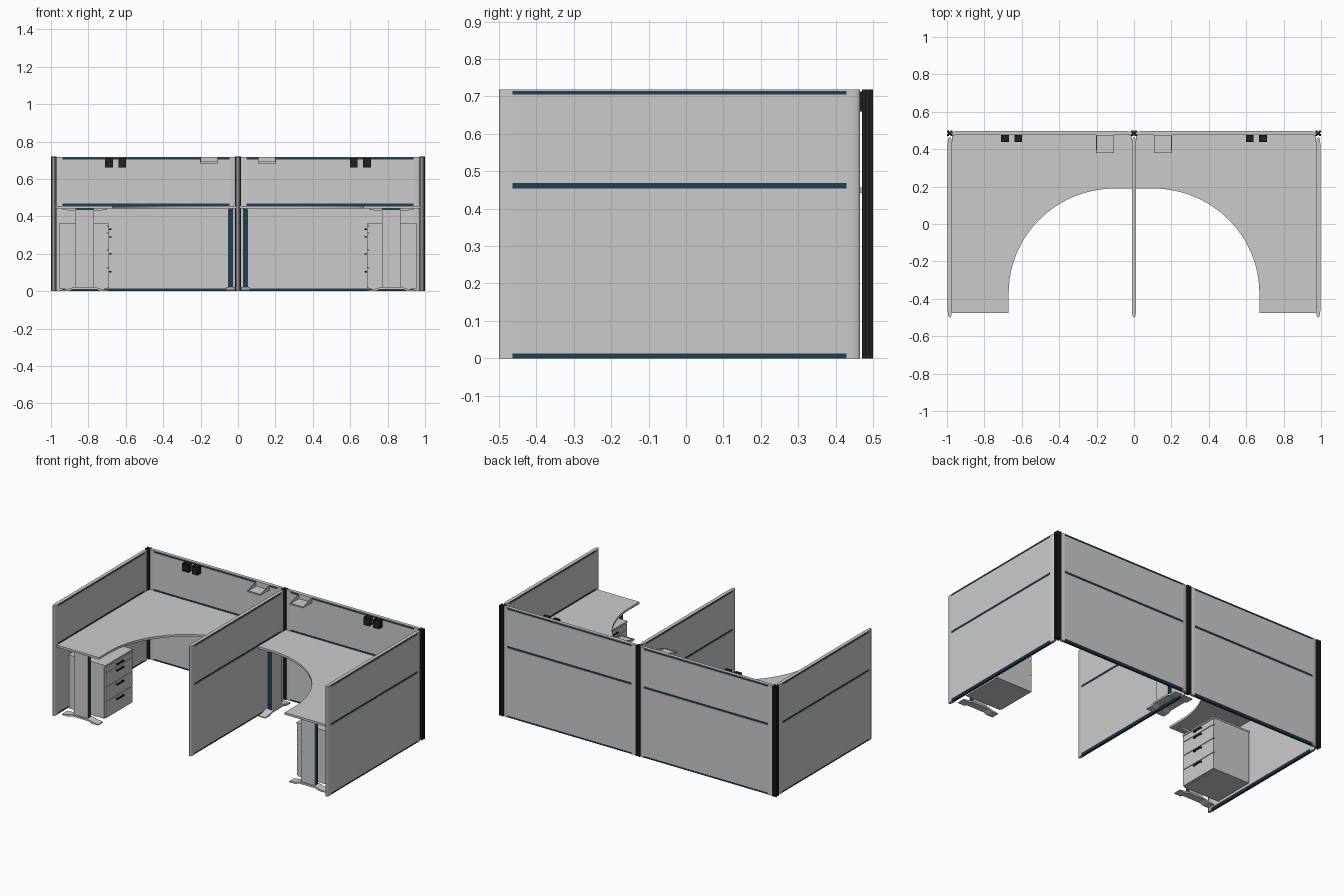
import bpy, bmesh, math
from mathutils import Vector

if "Cube" in bpy.data.objects:
    bpy.data.objects.remove(bpy.data.objects["Cube"])


def material(name, rgb):
    m = bpy.data.materials.new(name)
    m.diffuse_color = (*rgb, 1)
    m.use_nodes = True
    m.node_tree.nodes["Principled BSDF"].inputs["Base Color"].default_value = m.diffuse_color
    return m


BLUE = material("dark_blue", (0.012, 0.05, 0.09))
BLACK = material("black", (0.015, 0.015, 0.015))


def prism(name, pts, a, b, place, mat=None, mirror=True, smooth=False):
    """Extrude a 2D outline from a to b; place(u, v, w) gives the world point."""
    bm = bmesh.new()
    low = [bm.verts.new(place(u, v, a)) for u, v in pts]
    high = [bm.verts.new(place(u, v, b)) for u, v in pts]
    n = len(pts)
    bm.faces.new(low)
    bm.faces.new(high)
    for i in range(n):
        j = (i + 1) % n
        bm.faces.new((low[i], low[j], high[j], high[i]))
    bmesh.ops.recalc_face_normals(bm, faces=bm.faces)
    me = bpy.data.meshes.new(name)
    bm.to_mesh(me)
    bm.free()
    ob = bpy.data.objects.new(name, me)
    bpy.context.collection.objects.link(ob)
    if mat:
        me.materials.append(mat)
    if mirror:
        ob.modifiers.new("mirror", 'MIRROR').use_mirror_merge = False
    if smooth:
        bpy.ops.object.select_all(action='DESELECT')
        ob.select_set(True)
        bpy.context.view_layer.objects.active = ob
        bpy.ops.object.shade_smooth_by_angle(angle=math.radians(35))
    return ob


def up(u, v, w): return Vector((u, v, w))
def along_x(u, v, w): return Vector((w, u, v))
def along_y(u, v, w): return Vector((u, w, v))


def rect(u0, u1, v0, v1):
    return [(u0, v0), (u1, v0), (u1, v1), (u0, v1)]


def box(name, x0, x1, y0, y1, z0, z1, mat=None, mirror=True):
    return prism(name, rect(x0, x1, y0, y1), z0, z1, up, mat, mirror)


H = 0.718      # panel height
T = 0.011      # half panel thickness
L = 0.965      # panel length


def panel(name, place, mirror):
    """Partition screen: u runs along its length, v through its thickness."""
    e = 0.036
    nose = [(e - e * math.sin(t), T * math.cos(t)) for t in
            [math.pi * i / 10 for i in range(11)]]
    tail = [(L - u, v) for u, v in nose]
    prism(name + "_end_trim", nose, 0, H, place, None, mirror, True)
    prism(name + "_inner_trim", tail, 0, H, place, None, mirror, True)
    prism(name + "_frame", rect(e, L - e, -T + .003, T - .003), 0, H - .003, place, BLUE, mirror)
    for part, z0, z1 in (("lower_tile", .013, .454), ("upper_tile", .468, .705)):
        prism(f"{name}_{part}", rect(e, L - e, -T, T), z0, z1, place, None, mirror)
    prism(name + "_cap", rect(e, L - e, -T, T), H - .003, H, place, None, mirror)


# partition screens
panel("side_screen", lambda u, v, w: Vector((.985 + v, -.5 + u, w)), True)
panel("centre_screen", lambda u, v, w: Vector((v, -.5 + u, w)), False)
panel("back_screen", lambda u, v, w: Vector((.01 + u, .486 + v, w)), True)


# black corner posts with grooved faces
def post(name, cx, mirror):
    r, g, d = .015, .004, .005
    quarter = [(r, -r), (r, -g), (r - d, -g), (r - d, g), (r, g)]
    pts = []
    for k in range(4):
        for x, y in quarter:
            for _ in range(k):
                x, y = -y, x
            pts.append((cx + x, .485 + y))
    prism(name, pts, 0, H + .001, up, BLACK, mirror)


post("corner_post", .985, True)
post("centre_post", 0, False)

# worktop with curved knee cut-out
curve = [(.10 + .57 * math.cos(t), -.37 + .56 * math.sin(t)) for t in
         [math.pi / 2 * i / 32 for i in range(33)]]
outline = [(.973, .476), (.973, -.476), (.67, -.476)] + curve + [(.012, .19), (.012, .476)]
prism("worktop", outline, .442, .456, up, None, True, True)


# desk legs: u along the foot, v across it
def leg(name, cu, cv, half, place):
    """place(u, v, z) maps leg coordinates to the world."""
    t = half
    prism(name + "_column", rect(cu - .05, cu + .05, cv - t + .003, cv + t - .003), .015, .442, place, BLUE)
    for k, s in (("outer", -1), ("inner", 1)):
        a, b = sorted((cv + s * t, cv + s * (t - .003)))
        prism(f"{name}_{k}_cover", rect(cu - .05, cu + .05, a, b), .015, .434, place)
    arch = [(-.13, 0), (-.085, 0), (-.06, .01), (.06, .01), (.085, 0), (.13, 0),
            (.13, .006), (.09, .012), (.055, .022), (-.055, .022), (-.09, .012), (-.13, .006)]
    prism(name + "_foot", [(cu + u, z) for u, z in arch], cv - .025, cv + .025,
          lambda u, z, v: place(u, v, z))
    beam = [(-.12, .442), (-.12, .438), (-.08, .43), (.08, .43), (.12, .438), (.12, .442)]
    prism(name + "_top_bracket", [(cu + u, z) for u, z in beam], cv - .012, cv + .012,
          lambda u, z, v: place(u, v, z))


leg("front_leg", .82, -.433, .016, up)
leg("rear_leg", .32, .04, .014, lambda u, v, w: Vector((v, u, w)))

# drawer pedestal facing the knee space
box("pedestal_body", .70, .955, -.38, -.10, .012, .352)
box("pedestal_top", .69, .957, -.382, -.098, .352, .362)
for i, (z0, z1) in enumerate(((.016, .121), (.125, .216), (.22, .307), (.311, .348))):
    box(f"drawer_front_{i}", .69, .70, -.377, -.103, z0, z1)
    hz = z1 - .017
    box(f"drawer_handle_{i}", .677, .683, -.275, -.205, hz - .004, hz + .004, BLACK)
    for y in (-.272, -.213):
        box(f"handle_stem_{i}", .683, .69, y, y + .005, hz - .003, hz + .003, BLACK)

# hanging pen cups, open at the top
for i, (x0, x1) in enumerate(((.60, .64), (.667, .71))):
    ob = box(f"pen_cup_{i}", x0, x1, .438, .475, .66, .712, BLACK)
    bm = bmesh.new()
    bm.from_mesh(ob.data)
    top = max(bm.faces, key=lambda f: f.calc_center_median().z)
    bmesh.ops.inset_region(bm, faces=[top], thickness=.003)
    for v in top.verts:
        v.co.z -= .045
    bm.to_mesh(ob.data)
    bm.free()

# hanging paper trays with sloped cheeks
sheet = [(.475, .718), (.475, .683), (.38, .683), (.38, .692), (.382, .692),
         (.382, .686), (.472, .686), (.472, .718)]
prism("paper_tray", sheet, .108, .20, along_x)
cheek = [(.475, .683), (.38, .683), (.38, .69), (.475, .716)]
for i, x in enumerate((.106, .199)):
    prism(f"tray_cheek_{i}", cheek, x, x + .003, along_x)
